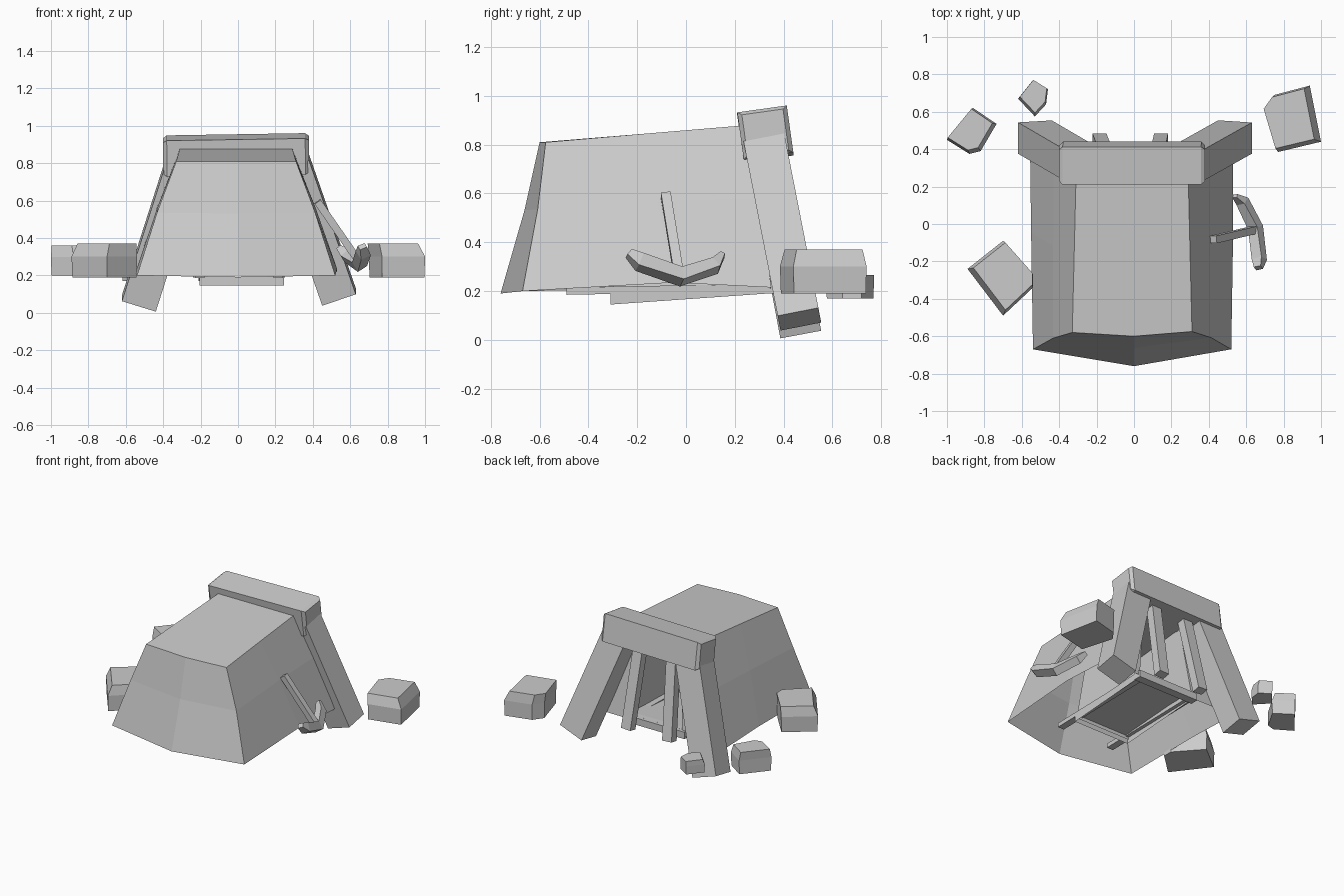
import bpy, bmesh
from mathutils import Vector

if "Cube" in bpy.data.objects:
    bpy.data.objects.remove(bpy.data.objects["Cube"])


def finish(name, bm):
    bmesh.ops.recalc_face_normals(bm, faces=bm.faces)
    me = bpy.data.meshes.new(name)
    bm.to_mesh(me)
    bm.free()
    ob = bpy.data.objects.new(name, me)
    bpy.context.collection.objects.link(ob)
    return ob


def loft(bm, rings, closed=True):
    """Join rings of points with quads, return the vertex rings."""
    vs = [[bm.verts.new(p) for p in r] for r in rings]
    n = len(vs[0])
    for a, b in zip(vs, vs[1:]):
        for i in range(n if closed else n - 1):
            j = (i + 1) % n
            bm.faces.new((a[i], a[j], b[j], b[i]))
    return vs


def sweep(name, points, sizes, side, caps=True):
    """Square-section bar along points; sizes are (width along side, depth)."""
    pts = [Vector(p) for p in points]
    rings = []
    for i, p in enumerate(pts):
        t = (pts[min(i + 1, len(pts) - 1)] - pts[max(i - 1, 0)]).normalized()
        u = Vector(side)
        u = (u - t * u.dot(t)).normalized()
        v = t.cross(u)
        w, d = sizes[i]
        rings.append([p + u * (a * w / 2) + v * (b * d / 2)
                      for a, b in ((-1, -1), (1, -1), (1, 1), (-1, 1))])
    bm = bmesh.new()
    vs = loft(bm, rings)
    bm.faces.new(vs[0])
    bm.faces.new(vs[-1])
    return finish(name, bm)


def rock(name, outline, z0, z1, shift):
    """Prism with its upper edges cut back, mostly on one side."""
    c = sum((Vector(p) for p in outline), Vector((0, 0))) / len(outline)
    rings = []
    for z, s, k in ((z0, 0.98, 0), (z0 + (z1 - z0) * 0.62, 1.0, 0), (z1, 0.9, 1)):
        rings.append([(*(c + (Vector(p) - c) * s + Vector(shift) * k), z) for p in outline])
    bm = bmesh.new()
    vs = loft(bm, rings)
    bm.faces.new(vs[0])
    bm.faces.new(vs[-1])
    return finish(name, bm)


# Mound: shell hollow below
base = [(.53, .35, .215), (.53, -.05, .235), (.52, -.67, .2), (0, -.76, .19),
        (-.54, -.67, .2), (-.55, -.05, .21), (-.555, .35, .2)]
crown = [(.29, .25, .88), (.30, -.17, .845), (.31, -.575, .81), (0, -.60, .81),
         (-.33, -.58, .81), (-.32, -.17, .845), (-.31, .25, .88)]
mid = [Vector(a).lerp(Vector(b), .55) + Vector((0, .01 if i in (2, 3, 4) else 0, 0))
       for i, (a, b) in enumerate(zip(base, crown))]
mid = [Vector((p.x * 1.02, p.y, p.z)) for p in mid]
bm = bmesh.new()
rings = loft(bm, [base, mid, crown], closed=False)
top = rings[-1]
bm.faces.new((top[0], top[1], top[5], top[6]))
bm.faces.new(top[1:6])
# Back wall around the entrance, and the tunnel running inward from it
mouth, end = loft(bm, [[(.24, .345, .21), (.15, .275, .74), (-.16, .275, .74), (-.21, .345, .2)],
                       [(.24, -.30, .17), (.15, -.30, .68), (-.16, -.30, .68), (-.21, -.30, .17)]],
                  closed=False)
bm.faces.new(end)
bm.faces.new((rings[0][0], rings[1][0], top[0], mouth[1], mouth[0]))
bm.faces.new((top[0], top[6], mouth[2], mouth[1]))
bm.faces.new((rings[0][6], mouth[3], mouth[2], top[6], rings[1][6]))
finish("mound", bm)

# Timber entrance frame
sweep("lintel", [(-.40, .325, .838), (-.38, .325, .838), (.36, .325, .85), (.38, .325, .85)],
      [(.17, .17), (.205, .195), (.205, .195), (.17, .17)], (0, 1, .14))
sweep("left_post", [(-.53, .465, .05), (-.29, .325, .80)], [(.19, .17)] * 2, (1, 0, 0))
sweep("right_post", [(.54, .465, .085), (.29, .325, .80)], [(.19, .17)] * 2, (1, 0, 0))
for side, x0, x1 in (("left", -.185, -.14), ("right", .145, .12)):
    sweep(side + "_thin_post", [(x0, .455, .2), (x1, .34, .80)], [(.075, .06)] * 2, (1, 0, 0))

# Tunnel floor with a recessed underside
bm = bmesh.new()
x0, x1, y0, y1 = -.205, .245, -.31, .335
outline = ((x0, y0), (x1, y0), (x1, y1), (x0, y1))


def slab_z(y, h):
    return .145 + (y - y0) * .07 + h


vs = loft(bm, [[(x, y, slab_z(y, h)) for x, y in outline] for h in (0, .05)])
bm.faces.new(vs[-1])
finish("tunnel_floor", bm)

# Rails and threshold
for side, x in (("left", -.205), ("right", .215)):
    sweep(side + "_rail", [(x, -.49, .2), (x, .34, .215)], [(.05, .03)] * 2, (1, 0, 0))
sweep("threshold", [(-.24, .33, .215), (.25, .33, .215)], [(.06, .05)] * 2, (0, 1, 0))

# Pickaxe leaning on the right slope
sweep("pickaxe_handle", [(.425, -.083, .595), (.65, -.03, .27)], [(.04, .04)] * 2, (0, 1, 0))
sweep("pickaxe_head", [(.54, .15, .35), (.58, .12, .305), (.65, -.02, .26),
                       (.67, -.19, .32), (.665, -.235, .355)],
      [(.03, .02), (.055, .05), (.06, .06), (.06, .06), (.04, .03)], (1, 0, .6))

# Scattered rocks
rock("right_rock", [(.70, .62), (.75, .69), (.94, .74), (1.0, .44), (.77, .385)],
     .19, .37, (-.02, 0))
rock("front_left_rock", [(-.89, -.24), (-.70, -.09), (-.54, -.27), (-.54, -.34), (-.70, -.49)],
     .19, .37, (.01, .01))
rock("back_left_rock", [(-1.0, .45), (-.86, .62), (-.735, .535), (-.82, .39), (-.88, .375)],
     .2, .36, (-.01, .01))
rock("small_rock", [(-.62, .67), (-.54, .77), (-.46, .72), (-.47, .64), (-.53, .575)],
     .17, .265, (0, .01))
